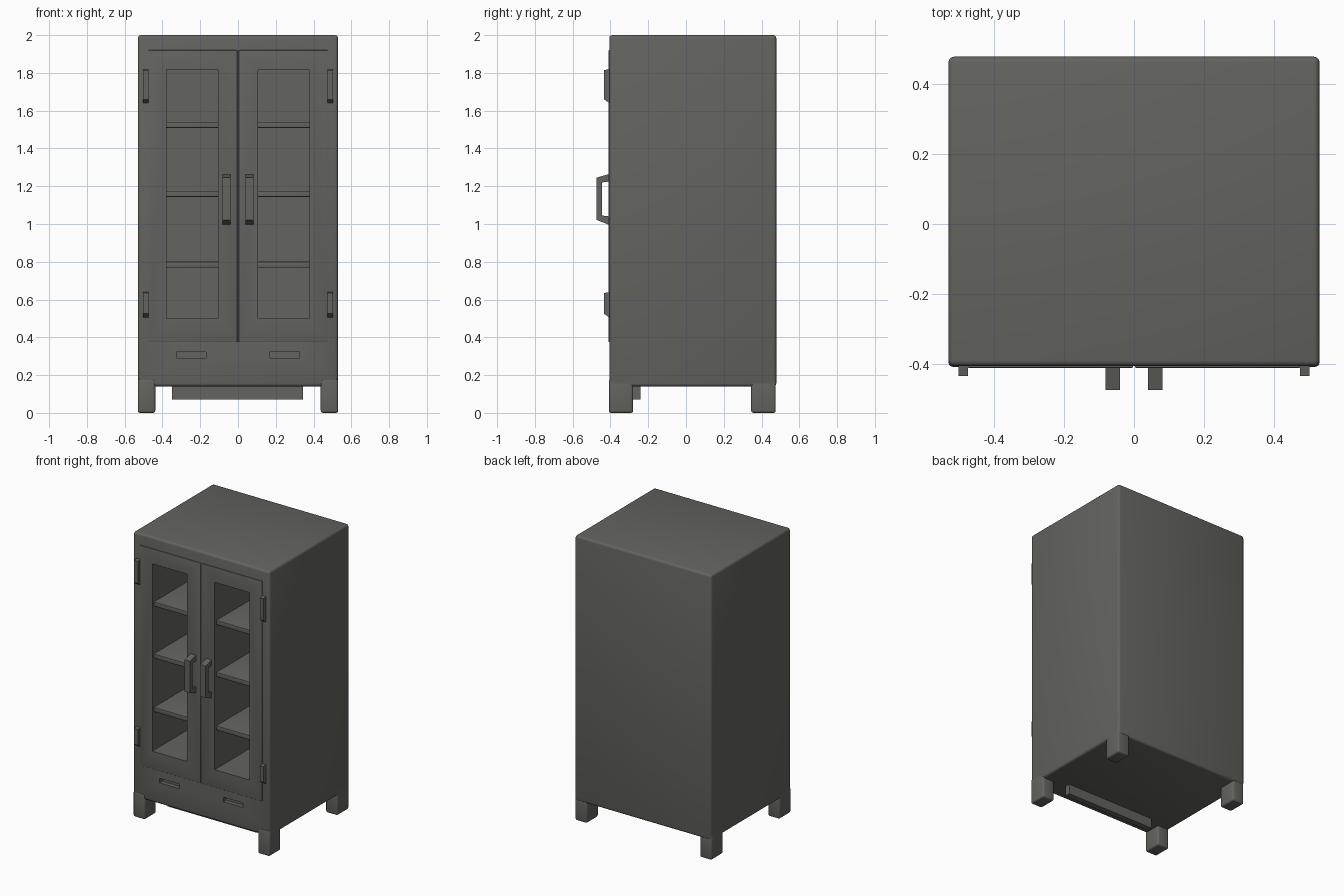
import bpy, bmesh, math

if "Cube" in bpy.data.objects:
    bpy.data.objects.remove(bpy.data.objects["Cube"])

# One dull warm grey for the whole cabinet
grey = bpy.data.materials.new("warm dark grey")
grey.diffuse_color = (0.125, 0.125, 0.113, 1)
grey.use_nodes = True
grey.node_tree.nodes["Principled BSDF"].inputs["Base Color"].default_value = grey.diffuse_color


def finish(name, bm):
    bmesh.ops.recalc_face_normals(bm, faces=bm.faces)
    me = bpy.data.meshes.new(name)
    bm.to_mesh(me)
    bm.free()
    ob = bpy.data.objects.new(name, me)
    bpy.context.collection.objects.link(ob)
    me.materials.append(grey)
    return ob


def box(name, x, y, z, bevel=0, taper=None):
    """Box from (min, max) ranges; taper = (dx, dy) shift of the inner top edges."""
    bm = bmesh.new()
    bmesh.ops.create_cube(bm, size=1)
    for v in bm.verts:
        top = v.co.z > 0
        v.co = [r[0] if c < 0 else r[1] for c, r in zip(v.co, (x, y, z))]
        if taper and top:
            if abs(v.co.x) == min(abs(x[0]), abs(x[1])):
                v.co.x += taper[0]
            if abs(v.co.y) == min(abs(y[0]), abs(y[1])):
                v.co.y += taper[1]
    if bevel:
        bmesh.ops.bevel(bm, geom=bm.edges[:], offset=bevel, segments=3,
                        profile=0.5, affect='EDGES')
    return finish(name, bm)


def profile_x(name, pts, x0, x1):
    """Extrude a y-z outline along x."""
    bm = bmesh.new()
    f = bm.faces.new([bm.verts.new((x0, y, z)) for y, z in pts])
    r = bmesh.ops.extrude_face_region(bm, geom=[f])
    bmesh.ops.translate(bm, vec=(x1 - x0, 0, 0),
                        verts=[e for e in r["geom"] if isinstance(e, bmesh.types.BMVert)])
    return finish(name, bm)


def cut(ob, cutters):
    for c in cutters:
        m = ob.modifiers.new("cut", 'BOOLEAN')
        m.object = c
        m.operation = 'DIFFERENCE'
        m.solver = 'EXACT'
    bpy.context.view_layer.update()
    dg = bpy.context.evaluated_depsgraph_get()
    me = bpy.data.meshes.new_from_object(ob.evaluated_get(dg))
    ob.modifiers.clear()
    ob.data = me
    for c in cutters:
        bpy.data.objects.remove(c)


def span(s, a, b):
    """Range a..b on side s of the centre line."""
    return tuple(sorted((s * a, s * b)))


# Carcass, with deep window bays and drawer finger slots cut in
body = box("cabinet_body", (-0.53, 0.53), (-0.406, 0.478), (0.14, 2.0), 0.016)
cutters = []
for s in (-1, 1):
    cutters.append(box("bay_cutter", span(s, 0.107, 0.378), (-0.6, 0.38), (0.5, 1.815)))
    cutters.append(box("slot_cutter", span(s, 0.17, 0.325), (-0.6, -0.375), (0.29, 0.322)))
cut(body, cutters)

for s, side in ((-1, "left"), (1, "right")):
    # Door: slightly raised frame around the window
    door = box(side + "_door", span(s, 0.003, 0.475), (-0.411, -0.40), (0.375, 1.92), 0.003)
    cut(door, [box("window_cutter", span(s, 0.107, 0.378), (-0.6, 0), (0.5, 1.815))])

    # Shelves behind the window
    for i, z in enumerate((0.785, 1.16, 1.525)):
        box(f"{side}_shelf_{i + 1}", span(s, 0.10, 0.385), (-0.392, 0.385),
            (z - 0.016, z + 0.016), 0.004)

    # Bracket shaped door handle
    profile_x(side + "_handle",
              [(-0.405, 0.995), (-0.475, 1.022), (-0.475, 1.245), (-0.405, 1.265),
               (-0.405, 1.225), (-0.446, 1.22), (-0.446, 1.045), (-0.405, 1.04)],
              *span(s, 0.04, 0.082))

    # Hinges
    for name, z0, z1 in (("lower", 0.505, 0.64), ("upper", 1.64, 1.82)):
        profile_x(f"{side}_{name}_hinge",
                  [(-0.40, z0 - 0.005), (-0.434, z0 + 0.02), (-0.434, z1 - 0.005), (-0.40, z1)],
                  *span(s, 0.474, 0.502))

    # Feet, flaring a little into the carcass
    for name, y, dy in (("front", (-0.408, -0.28), 0.02), ("back", (0.345, 0.475), -0.02)):
        box(f"{side}_{name}_foot", span(s, 0.438, 0.53), y, (0.0, 0.18), 0.012,
            (-s * 0.02, dy))

# Plinth board hanging under the front
box("plinth_board", (-0.35, 0.345), (-0.28, -0.24), (0.07, 0.16))

# Smooth rounded edges, keep hard corners
bpy.ops.object.select_all(action='SELECT')
bpy.context.view_layer.objects.active = body
bpy.ops.object.shade_smooth_by_angle(angle=math.radians(35))
